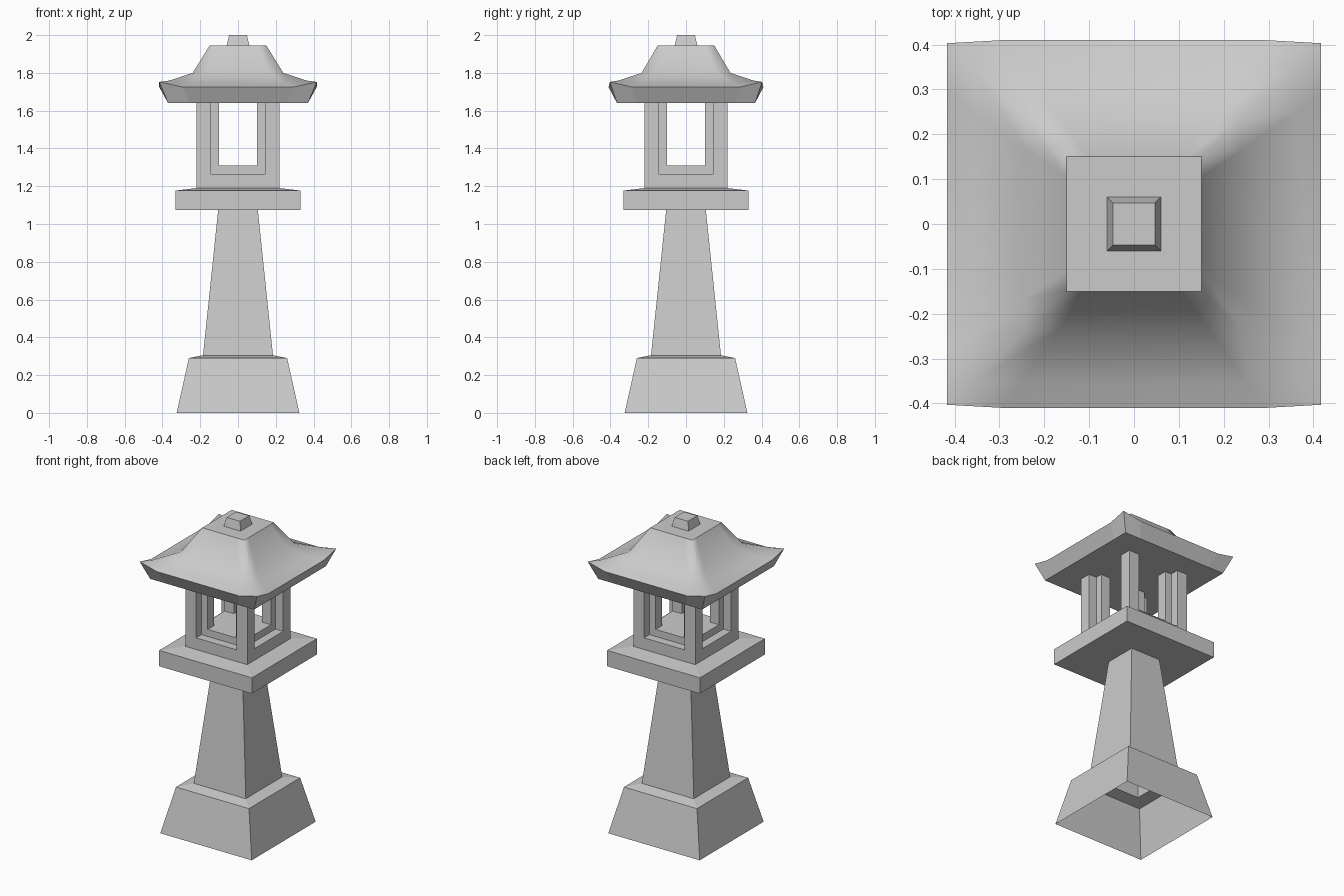
import bpy
import math

if "Cube" in bpy.data.objects:
    bpy.data.objects.remove(bpy.data.objects["Cube"])


def make(name, verts, faces, smooth=()):
    me = bpy.data.meshes.new(name)
    me.from_pydata(verts, [], faces)
    for i in smooth:
        me.polygons[i].use_smooth = True
    ob = bpy.data.objects.new(name, me)
    bpy.context.collection.objects.link(ob)
    return ob


def square(h, z):
    return [(h, -h, z), (h, h, z), (-h, h, z), (-h, -h, z)]


def loft(name, rings, cap_bottom=False, cap_top=False, smooth_bands=()):
    """Skin a stack of equal-count rings, listed along the surface from the bottom."""
    n = len(rings[0])
    verts = [v for r in rings for v in r]
    faces, smooth = [], []
    for b in range(len(rings) - 1):
        for i in range(n):
            j = (i + 1) % n
            if b in smooth_bands:
                smooth.append(len(faces))
            faces.append((b * n + i, b * n + j, (b + 1) * n + j, (b + 1) * n + i))
    if cap_bottom:
        faces.append(tuple(reversed(range(n))))
    if cap_top:
        faces.append(tuple(range(len(verts) - n, len(verts))))
    return make(name, verts, faces, smooth)


def stack(name, profile, **kw):
    return loft(name, [square(h, z) for h, z in profile], **kw)


# Hollow base, tapered shaft and platform
stack("base", [(.325, 0), (.26, .29), (.185, .305)])
stack("shaft", [(.185, .305), (.105, 1.075)])
stack("platform", [(.105, 1.075), (.33, 1.075), (.33, 1.177), (.22, 1.19)])

# Stepped window sill with the lamp floor
stack("window_sill", [(.22, 1.19), (.22, 1.265), (.165, 1.265), (.165, 1.31)],
      cap_top=True)

# Four notched corner posts
section = [(.22, .22), (.145, .22), (.145, .165), (.10, .165),
           (.10, .10), (.165, .10), (.165, .145), (.22, .145)]
for k in range(4):
    c, s = round(math.cos(k * math.pi / 2)), round(math.sin(k * math.pi / 2))
    turned = [(c * x - s * y, s * x + c * y) for x, y in section]
    loft(f"corner_post_{k + 1}",
         [[(x, y, z) for x, y in turned] for z in (1.265, 1.64)])


# Roof with upturned corners
def roof_ring(hx, hy, z_mid, z_corner, inset=0.0, t=0.7):
    cy = hy - inset
    return [(hx, -cy, z_corner), (hx, -t * hy, z_mid), (hx, t * hy, z_mid),
            (hx, cy, z_corner), (t * hx, hy, z_mid), (-t * hx, hy, z_mid),
            (-hx, cy, z_corner), (-hx, t * hy, z_mid), (-hx, -t * hy, z_mid),
            (-hx, -cy, z_corner), (-t * hx, -hy, z_mid), (t * hx, -hy, z_mid)]


loft("roof", [roof_ring(.37, .365, 1.64, 1.64),
              roof_ring(.417, .41, 1.725, 1.752, .007),
              roof_ring(.36, .355, 1.742, 1.76),
              roof_ring(.24, .235, 1.80, 1.80),
              roof_ring(.15, .15, 1.945, 1.945)],
     cap_bottom=True, cap_top=True, smooth_bands=(1, 2, 3))

# Finial
stack("finial", [(.06, 1.945), (.047, 2.0)], cap_top=True)
